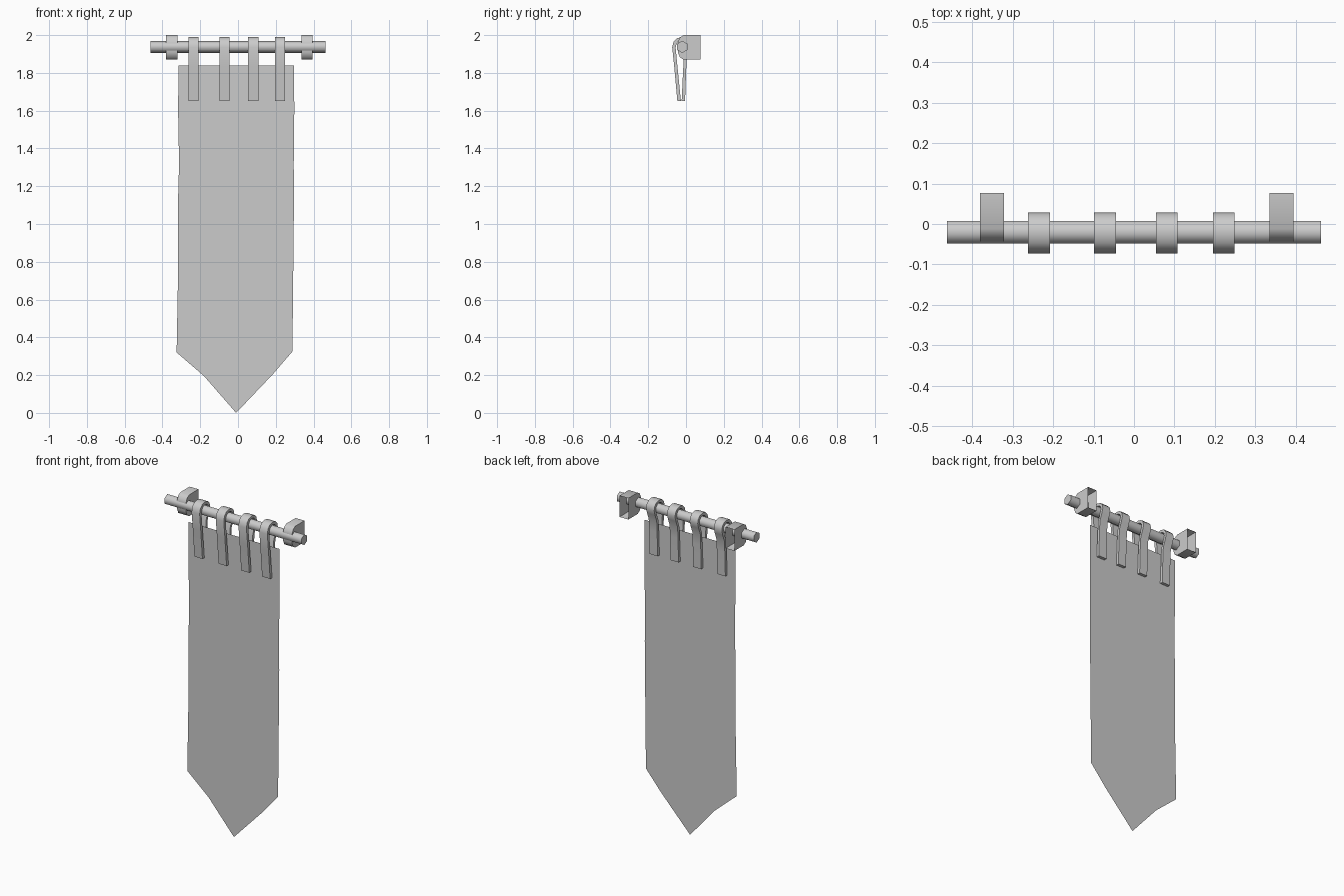
import bpy, bmesh, math

if "Cube" in bpy.data.objects:
    bpy.data.objects.remove(bpy.data.objects["Cube"])

grey = bpy.data.materials.new("plain grey")
grey.diffuse_color = (0.6, 0.6, 0.6, 1)
grey.use_nodes = True
grey.node_tree.nodes["Principled BSDF"].inputs["Base Color"].default_value = grey.diffuse_color


def finish(name, bm, smooth=None):
    bmesh.ops.recalc_face_normals(bm, faces=bm.faces)
    mesh = bpy.data.meshes.new(name)
    bm.to_mesh(mesh)
    bm.free()
    mesh.materials.append(grey)
    obj = bpy.data.objects.new(name, mesh)
    bpy.context.collection.objects.link(obj)
    if smooth:
        bpy.ops.object.select_all(action='DESELECT')
        obj.select_set(True)
        bpy.context.view_layer.objects.active = obj
        bpy.ops.object.shade_smooth_by_angle(angle=math.radians(smooth))
    return obj


def rings(bm, profile, xs):
    """Place the same (y, z) profile at each x."""
    return [[bm.verts.new((x, y, z)) for y, z in profile] for x in xs]


# Hexagonal rod with a corner pointing up
bm = bmesh.new()
hexagon = [(-0.02 + 0.032 * math.sin(i * math.pi / 3),
            1.938 + 0.032 * math.cos(i * math.pi / 3)) for i in range(6)]
a, b = rings(bm, hexagon, (-0.463, 0.462))
for i in range(6):
    j = (i + 1) % 6
    bm.faces.new((a[i], a[j], b[j], b[i]))
bm.faces.new(a)
bm.faces.new(b)
finish("rod", bm, 65)

# Wall brackets: rounded hollow housings, open at the back
bracket = [(0.077, 2.0), (-0.012, 2.0), (-0.032, 1.988), (-0.043, 1.962),
           (-0.043, 1.908), (-0.032, 1.882), (-0.012, 1.87), (0.077, 1.87)]
for side, x in (("left", -0.351), ("right", 0.365)):
    bm = bmesh.new()
    a, b = rings(bm, bracket, (x - 0.03, x + 0.03))
    for i in range(len(bracket) - 1):
        bm.faces.new((a[i], a[i + 1], b[i + 1], b[i]))
    bm.faces.new(a)
    bm.faces.new(b)
    finish(side + "_bracket", bm, 50)

# Hanging straps: a thick band looped over the rod, both legs meeting the cloth
outer = [(-0.046, 1.652), (-0.062, 1.83), (-0.073, 1.935), (-0.066, 1.965),
         (-0.047, 1.984), (-0.02, 1.99), (0.006, 1.984), (0.023, 1.967),
         (0.029, 1.942), (0.02, 1.912), (0.004, 1.87), (0.0, 1.80), (-0.005, 1.652)]
inner = [(-0.027, 1.652), (-0.045, 1.83), (-0.055, 1.935), (-0.05, 1.955),
         (-0.039, 1.968), (-0.02, 1.974), (-0.002, 1.969), (0.01, 1.957),
         (0.013, 1.941), (0.004, 1.915), (-0.012, 1.87), (-0.016, 1.80), (-0.023, 1.652)]
n = len(outer)
for k, x in enumerate((-0.235, -0.072, 0.081, 0.222)):
    bm = bmesh.new()
    lo, ro = rings(bm, outer, (x - 0.027, x + 0.027))
    li, ri = rings(bm, inner, (x - 0.027, x + 0.027))
    for i in range(n - 1):
        j = i + 1
        for quad in ((lo[i], lo[j], ro[j], ro[i]), (li[i], li[j], ri[j], ri[i]),
                     (lo[i], lo[j], li[j], li[i]), (ro[i], ro[j], ri[j], ri[i])):
            bm.faces.new(quad)
    for i in (0, n - 1):
        bm.faces.new((lo[i], ro[i], ri[i], li[i]))
    finish(f"strap_{k + 1}", bm, 50)

# Cloth: a single flat sheet with slightly wavy edges and a pointed end
left = [(-0.315, 1.84), (-0.317, 1.6), (-0.312, 1.32), (-0.318, 1.1),
        (-0.318, 0.7), (-0.325, 0.32), (-0.18, 0.195)]
right = [(0.297, 1.84), (0.298, 1.6), (0.295, 1.32), (0.296, 1.1),
         (0.292, 0.7), (0.288, 0.325), (0.185, 0.205)]
bm = bmesh.new()
lv, rv = ([bm.verts.new((x, -0.025, z)) for x, z in edge] for edge in (left, right))
tip = bm.verts.new((-0.01, -0.025, 0))
for i in range(len(left) - 1):
    bm.faces.new((lv[i], lv[i + 1], rv[i + 1], rv[i]))
bm.faces.new((lv[-1], tip, rv[-1]))
finish("cloth", bm)
